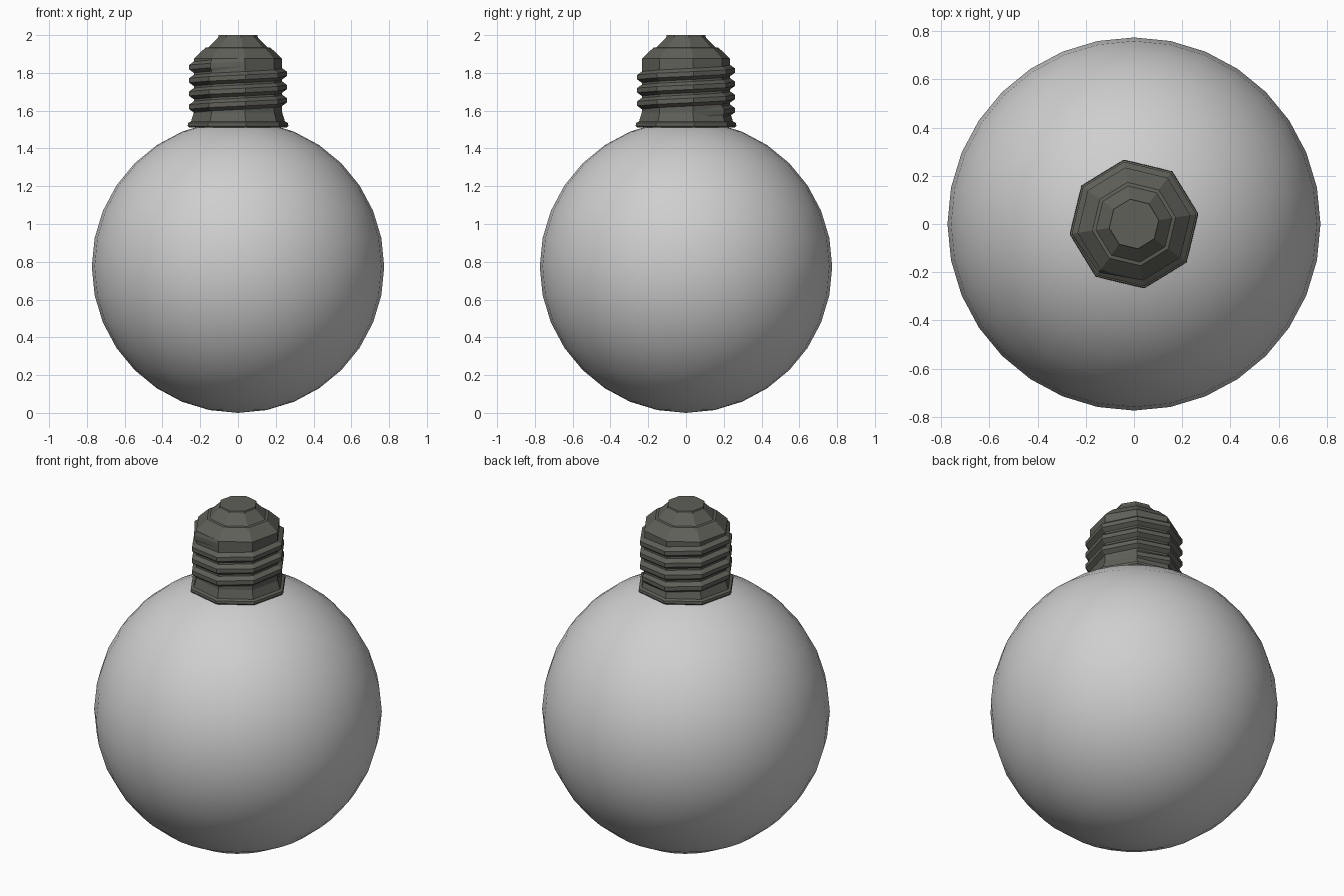
import bpy, bmesh
from math import sin, cos, pi, radians

if "Cube" in bpy.data.objects:
    bpy.data.objects.remove(bpy.data.objects["Cube"], do_unlink=True)

SIDES = 8
TURN = radians(9)


def material(name, color):
    m = bpy.data.materials.new(name)
    m.use_nodes = True
    m.diffuse_color = (*color, 1)
    bsdf = m.node_tree.nodes["Principled BSDF"]
    bsdf.inputs["Base Color"].default_value = (*color, 1)
    bsdf.inputs["Roughness"].default_value = 0.6
    return m


def finish(bm, name, mat, smooth=False):
    bmesh.ops.recalc_face_normals(bm, faces=bm.faces)
    for f in bm.faces:
        f.smooth = smooth
    mesh = bpy.data.meshes.new(name)
    bm.to_mesh(mesh)
    bm.free()
    mesh.materials.append(mat)
    ob = bpy.data.objects.new(name, mesh)
    bpy.context.collection.objects.link(ob)
    return ob


def corner(bm, step, r, z):
    a = TURN + 2 * pi * step / SIDES
    return bm.verts.new((r * cos(a), r * sin(a), z))


def skin(bm, rings, closed):
    """Join neighbouring rings of vertices with quads."""
    for a, b in zip(rings, rings[1:]):
        n = len(a)
        for i in range(n if closed else n - 1):
            j = (i + 1) % n
            bm.faces.new((a[i], a[j], b[j], b[i]))
    if closed:
        bm.faces.new(rings[0])
        bm.faces.new(rings[-1])


glass = material("frosted grey glass", (0.62, 0.62, 0.62))
metal = material("dark metal", (0.115, 0.115, 0.1))

# Round glass globe
R = 0.774
bm = bmesh.new()
bmesh.ops.create_uvsphere(bm, u_segments=32, v_segments=16, radius=R)
bmesh.ops.translate(bm, vec=(0, 0, R), verts=bm.verts)
finish(bm, "glass_globe", glass, smooth=True)

# Eight-sided cap: rim, core, shoulder and contact tip
profile = [(0.262, 1.512), (0.27, 1.52), (0.268, 1.535), (0.252, 1.542),
           (0.237, 1.59), (0.237, 1.875), (0.175, 1.933), (0.16, 1.935),
           (0.106, 1.988), (0.104, 2.0)]
bm = bmesh.new()
skin(bm, [[corner(bm, s, r, z) for s in range(SIDES)] for r, z in profile], True)
finish(bm, "screw_cap", metal)

# Spiral thread around the cap, tapering into it at both ends
PITCH, START, TURNS = 0.07, 1.585, 3.75
section = [(0.0, -0.03), (0.025, -0.012), (0.025, 0.012), (0.0, 0.03)]
steps = int(TURNS * SIDES)
bm = bmesh.new()
rings = []
for s in range(steps + 1):
    taper = min(1, s / 2, (steps - s) / 2)
    z = START + PITCH * s / SIDES
    rings.append([corner(bm, s, 0.2365 + out * taper, z + up) for out, up in section])
for a, b in zip(rings, rings[1:]):
    for i in range(len(section)):
        j = (i + 1) % len(section)
        bm.faces.new((a[i], a[j], b[j], b[i]))
bm.faces.new(rings[0])
bm.faces.new(rings[-1])
finish(bm, "screw_thread", metal)
